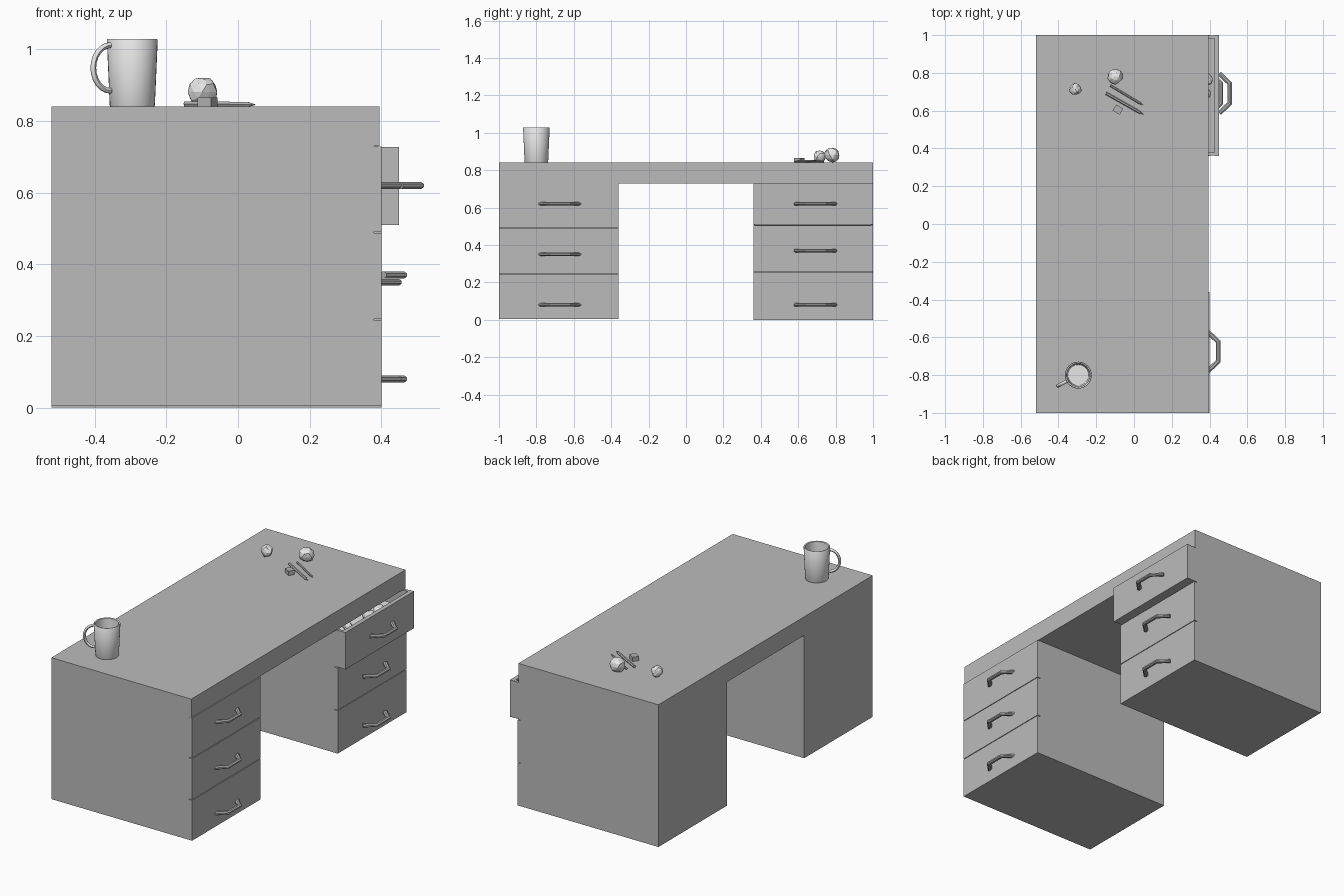
import bpy, bmesh, math, random
from mathutils import Vector

random.seed(4)
if "Cube" in bpy.data.objects:
    bpy.data.objects.remove(bpy.data.objects["Cube"])


def material(name, v):
    m = bpy.data.materials.new(name)
    m.use_nodes = True
    m.diffuse_color = (v, v, v, 1)
    m.node_tree.nodes["Principled BSDF"].inputs["Base Color"].default_value = (v, v, v, 1)
    return m


DESK = material("desk grey", 0.5)
METAL = material("handle grey", 0.45)
PALE = material("pale grey", 0.8)


def finish(name, bm, mat, smooth=False):
    bmesh.ops.recalc_face_normals(bm, faces=bm.faces)
    me = bpy.data.meshes.new(name)
    bm.to_mesh(me)
    bm.free()
    me.materials.append(mat)
    ob = bpy.data.objects.new(name, me)
    bpy.context.collection.objects.link(ob)
    if smooth:
        bpy.ops.object.select_all(action='DESELECT')
        ob.select_set(True)
        bpy.context.view_layer.objects.active = ob
        bpy.ops.object.shade_smooth_by_angle(angle=math.radians(40))
    return ob


def box(name, lo, hi, mat=DESK, turn=0):
    lo, hi = Vector(lo), Vector(hi)
    bm = bmesh.new()
    bmesh.ops.create_cube(bm, size=1)
    for v in bm.verts:
        v.co = v.co * (hi - lo)
    ob = finish(name, bm, mat)
    ob.location = (lo + hi) / 2
    ob.rotation_euler.z = turn
    return ob


def sweep(name, path, sides, width, height, up, mat, smooth=False):
    """Sweep an elliptical section along a path; up is normal to the path plane."""
    bm = bmesh.new()
    rings = []
    path = [Vector(p) for p in path]
    up = Vector(up)
    for i, p in enumerate(path):
        a = (p - path[i - 1]).normalized() if i else Vector()
        b = (path[i + 1] - p).normalized() if i < len(path) - 1 else Vector()
        side = up.cross(a + b).normalized()
        angles = [math.tau * (k + 0.5) / sides for k in range(sides)]
        rings.append([bm.verts.new(p + side * math.cos(t) * width + up * math.sin(t) * height)
                      for t in angles])
    for r, s in zip(rings, rings[1:]):
        for k in range(sides):
            bm.faces.new((r[k], r[k - 1], s[k - 1], s[k]))
    bm.faces.new(rings[0])
    bm.faces.new(rings[-1])
    return finish(name, bm, mat, smooth)


def lathe(name, profile, sides, mat, location):
    bm = bmesh.new()
    vs = [bm.verts.new((r, 0, z)) for r, z in profile]
    es = [bm.edges.new(pair) for pair in zip(vs, vs[1:])]
    bmesh.ops.spin(bm, geom=vs + es, axis=(0, 0, 1), cent=(0, 0, 0),
                   angle=math.tau, steps=sides)
    bmesh.ops.remove_doubles(bm, verts=bm.verts, dist=0.0001)
    ob = finish(name, bm, mat, True)
    ob.location = location
    return ob


def paper_ball(name, location, radius):
    bm = bmesh.new()
    bmesh.ops.create_icosphere(bm, subdivisions=2, radius=radius)
    for v in bm.verts:
        v.co *= random.uniform(0.86, 1.06)
    finish(name, bm, PALE).location = location


def pencil(name, start, tip, radius):
    start, tip = Vector(start), Vector(tip)
    neck = start.lerp(tip, 0.88)
    bm = bmesh.new()
    axis = (tip - start).normalized()
    side = axis.cross((0, 0, 1))
    up = side.cross(axis)
    ring = lambda p: [bm.verts.new(p + (side * math.cos(k * math.pi / 3)
                                        + up * math.sin(k * math.pi / 3)) * radius) for k in range(6)]
    a, b, point = ring(start), ring(neck), bm.verts.new(tip)
    for k in range(6):
        bm.faces.new((a[k - 1], a[k], b[k], b[k - 1]))
        bm.faces.new((b[k - 1], b[k], point))
    bm.faces.new(a)
    finish(name, bm, METAL)


# Desk top and pedestals
BACK, EDGE, TOP, UNDER = -0.52, 0.395, 0.84, 0.73
box("desk_top", (BACK, -1, UNDER), (EDGE, 1, TOP))
box("right_pedestal", (BACK, -1, 0.005), (0.38, -0.36, UNDER))
box("left_pedestal", (BACK, 0.36, 0), (0.38, 1, 0.508))
for name, y in (("inner", 0.36), ("outer", 0.99)):
    box(f"left_pedestal_{name}_wall", (BACK, y, 0.508), (0.39, y + 0.01, UNDER))
box("left_pedestal_back", (BACK, 0.37, 0.508), (BACK + 0.01, 0.99, UNDER))

# Closed drawer fronts
for i, (z0, z1) in enumerate(((0.005, 0.243), (0.247, 0.488), (0.492, 0.729))):
    box(f"right_drawer_front_{i}", (0.38, -1, z0), (0.40, -0.36, z1))
for i, (z0, z1) in enumerate(((0, 0.252), (0.256, 0.505))):
    box(f"left_drawer_front_{i}", (0.38, 0.36, z0), (0.40, 1, z1))

# Open top drawer
box("open_drawer_front", (0.425, 0.36, 0.51), (0.45, 1, 0.728))
box("open_drawer_floor", (-0.40, 0.37, 0.51), (0.425, 0.99, 0.525))
for name, y in (("inner", 0.362), ("outer", 0.982)):
    box(f"open_drawer_{name}_side", (-0.40, y, 0.51), (0.425, y + 0.016, 0.727))

# Bracket handles
PULL = ((0, -0.105), (0.055, -0.052), (0.055, 0.052), (0, 0.105))
places = [(0.39, -0.675, z) for z in (0.08, 0.35, 0.62)]
places += [(0.405, 0.692, 0.08), (0.405, 0.692, 0.37), (0.452, 0.692, 0.62)]
for i, (x, y, z) in enumerate(places):
    sweep(f"drawer_handle_{i}", [(x + dx, y + dy, z) for dx, dy in PULL],
          8, 0.014, 0.010, (0, 0, 1), METAL)

# Mug with its loop handle
MUG = Vector((-0.295, -0.80, TOP))
lathe("mug", [(0, 0), (0.061, 0), (0.063, 0.004), (0.071, 0.186), (0.069, 0.189),
              (0.062, 0.187), (0.055, 0.012), (0, 0.012)], 32, PALE, MUG)
out = Vector((-0.885, -0.466, 0))
loop = []
for k in range(13):
    t = math.pi * (0.5 + k / 12)
    loop.append(MUG + out * (0.068 - 0.055 * math.cos(t) * -1 * -1)
                + Vector((0, 0, 0.108 + 0.064 * math.sin(t))))
sweep("mug_handle", loop, 10, 0.008, 0.009, out.cross((0, 0, 1)), PALE, True)

# Crumpled paper on the top and in the open drawer
paper_ball("paper_ball_large", (-0.10, 0.782, 0.881), 0.043)
paper_ball("paper_ball_small", (-0.31, 0.714, 0.873), 0.034)
for i, (x, y) in enumerate(((0.385, 0.765), (0.37, 0.69), (0.36, 0.50), (0.36, 0.43))):
    paper_ball(f"drawer_paper_{i}", (x, y, 0.685), 0.036)
box("drawer_paper_stack", (0.2, 0.40, 0.525), (0.39, 0.93, 0.66), PALE)

# Pencils and eraser
pencil("pencil_long", (-0.148, 0.692, TOP + 0.008), (0.05, 0.58, TOP + 0.006), 0.008)
pencil("pencil_short", (-0.125, 0.733, TOP + 0.006), (0.05, 0.628, TOP + 0.005), 0.006)
box("eraser", (-0.107, 0.587, TOP), (-0.063, 0.624, TOP + 0.026), METAL, -0.55)
